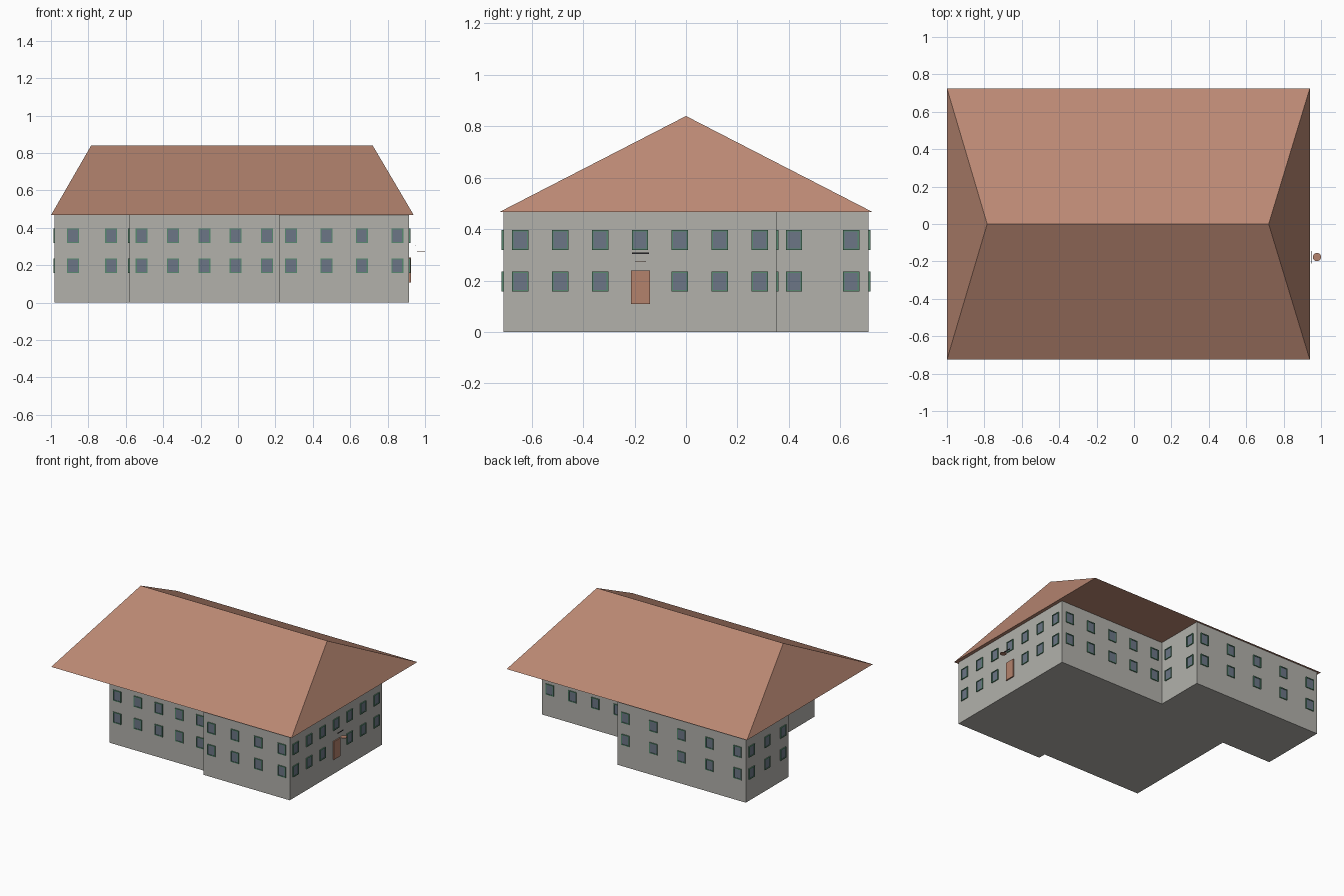
import bpy, bmesh
from mathutils import Vector

cube = bpy.data.objects.get("Cube")
if cube:
    bpy.data.objects.remove(cube, do_unlink=True)


def material(name, rgb):
    # sRGB 0-255 to linear
    lin = [((c / 255 + 0.055) / 1.055) ** 2.4 for c in rgb] + [1]
    m = bpy.data.materials.new(name)
    m.use_nodes = True
    m.diffuse_color = lin
    m.node_tree.nodes["Principled BSDF"].inputs["Base Color"].default_value = lin
    return m


WALL = material("grey plaster", (178, 177, 171))
ROOF = material("clay tile", (186, 136, 115))
GLASS = material("window glass", (108, 118, 134))
FRAME = material("green frame", (88, 138, 112))
DOOR = material("door wood", (180, 130, 108))
DARK = material("dark metal", (60, 60, 64))


def finish(name, bm, *mats):
    bmesh.ops.recalc_face_normals(bm, faces=bm.faces)
    mesh = bpy.data.meshes.new(name)
    bm.to_mesh(mesh)
    bm.free()
    for m in mats:
        mesh.materials.append(m)
    ob = bpy.data.objects.new(name, mesh)
    bpy.context.collection.objects.link(ob)
    return ob


def box(bm, lo, hi, index=0):
    verts = bmesh.ops.create_cube(bm, size=1)["verts"]
    for v in verts:
        v.co = Vector([(a + b) / 2 + c * (b - a) for a, b, c in zip(lo, hi, v.co)])
    for f in {f for v in verts for f in v.link_faces}:
        f.material_index = index


EAVE, RIDGE = 0.467, 0.84

# Walls: stepped footprint, counter-clockwise from the front right corner
plan = [(0.915, -0.71), (0.915, 0.352), (0.055, 0.352), (0.055, 0.71),
        (-0.98, 0.71), (-0.98, 0.22), (-0.58, 0.22), (-0.58, -0.655),
        (0.22, -0.655), (0.22, -0.71)]
bm = bmesh.new()
base = bm.faces.new([bm.verts.new((x, y, 0)) for x, y in plan])
top = bmesh.ops.extrude_face_region(bm, geom=[base], use_keep_orig=True)["geom"]
for v in top:
    if isinstance(v, bmesh.types.BMVert):
        v.co.z = EAVE
finish("walls", bm, WALL)

# Hipped roof with a flat underside
bm = bmesh.new()
a, b, c, d = [bm.verts.new((x, y, EAVE)) for x, y in
              [(-1, -0.725), (0.94, -0.725), (0.94, 0.725), (-1, 0.725)]]
l, r = bm.verts.new((-0.785, 0, RIDGE)), bm.verts.new((0.72, 0, RIDGE))
for f in [(a, b, r, l), (b, c, r), (c, d, l, r), (d, a, l), (d, c, b, a)]:
    bm.faces.new(f)
finish("roof", bm, ROOF)

# Windows: two rows along each wall; (column count, end margin) per wall
columns = [(7, 0.065), (5, 0.065), (2, 0.068), (5, 0.065), (3, 0.065),
           (2, 0.098), (5, 0.065), (5, 0.065), (0, 0), (4, 0.063)]
ROWS = (0.196, 0.357)
DOOR_Y = -0.177
W, H, BAR, OUT = 0.032, 0.039, 0.006, 0.007


def window(bm, centre, along, out):
    def slab(u0, u1, z0, z1, depth, index):
        p = centre + along * u0 + Vector((0, 0, z0)) - out * 0.002
        q = centre + along * u1 + Vector((0, 0, z1)) + out * depth
        box(bm, [min(s) for s in zip(p, q)], [max(s) for s in zip(p, q)], index)
    for s in (-1, 1):
        slab(s * W, s * (W - BAR), -H, H, OUT, 0)
        slab(BAR - W, W - BAR, s * H, s * (H - BAR), OUT, 0)
    slab(BAR - W, W - BAR, BAR - H, H - BAR, 0.003, 1)


bm = bmesh.new()
for i, (n, margin) in enumerate(columns):
    p, q = Vector((*plan[i], 0)), Vector((*plan[(i + 1) % len(plan)], 0))
    along = (q - p).normalized()
    out = Vector((along.y, -along.x, 0))
    step = ((q - p).length - 2 * margin) / max(n - 1, 1)
    for k in range(n):
        for z in ROWS:
            at = p + along * (margin + k * step) + Vector((0, 0, z))
            # the door takes one place in the lower row
            if i == 0 and z == ROWS[0] and abs(at.y - DOOR_Y) < 0.05:
                continue
            window(bm, at, along, out)
finish("windows", bm, FRAME, GLASS)

# Entrance door, with a lamp shade and its bracket above
bm = bmesh.new()
box(bm, (0.91, DOOR_Y - 0.037, 0.108), (0.924, DOOR_Y + 0.037, 0.24))
finish("door", bm, DOOR)

bm = bmesh.new()
box(bm, (0.948, DOOR_Y - 0.033, 0.304), (0.953, DOOR_Y + 0.033, 0.309))
finish("lamp_bracket", bm, DARK)

bm = bmesh.new()
bmesh.ops.create_cone(bm, cap_ends=True, segments=20, radius1=0.022, radius2=0.022, depth=0.003)
bmesh.ops.translate(bm, verts=bm.verts, vec=(0.978, DOOR_Y, 0.275))
finish("lamp_shade", bm, DOOR)
